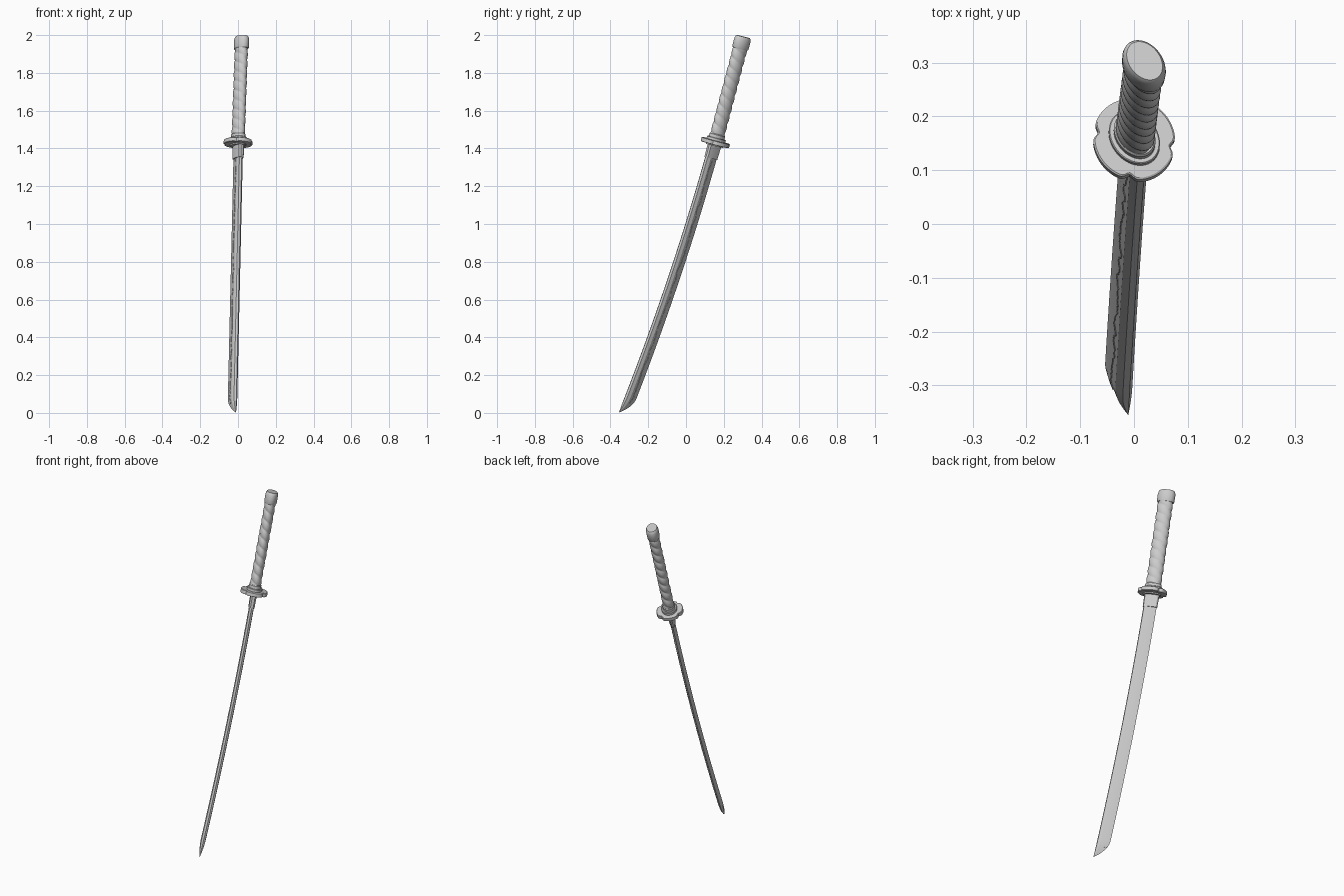
import bpy, bmesh, math, random
from mathutils import Vector

if "Cube" in bpy.data.objects:
    bpy.data.objects.remove(bpy.data.objects["Cube"])

random.seed(4)
GUARD_Z = 1.43


def path(d):
    """Centre line of the sword; d is depth below the guard (negative = up the handle)."""
    if d < 0:
        return Vector((-0.035 * d, 0.155 - 0.264 * d, GUARD_Z - d))
    return Vector((-0.023 * d, 0.155 - 0.275 * d - 0.042 * d * d, GUARD_Z - d))


def place(d, ring):
    """Put (width, thickness) section points on the centre line."""
    if d < 0.1:
        up = (path(-0.5) - path(0)).normalized()
    else:
        up = (path(d - 0.01) - path(d + 0.01)).normalized()
    wide = Vector((0.574, -0.82, 0))
    wide = (wide - up * wide.dot(up)).normalized()
    thick = up.cross(wide)
    c = path(d)
    return [c + wide * w + thick * t for w, t in ring]


def loft(name, sections, angle=30):
    """Skin a list of (depth, ring) and cap both ends."""
    bm = bmesh.new()
    rows = [[bm.verts.new(p) for p in place(d, ring)] for d, ring in sections]
    n = len(rows[0])
    for a, b in zip(rows, rows[1:]):
        for i in range(n):
            j = (i + 1) % n
            bm.faces.new((a[i], a[j], b[j], b[i]))
    bm.faces.new(rows[0])
    bm.faces.new(rows[-1])
    bmesh.ops.recalc_face_normals(bm, faces=bm.faces)
    me = bpy.data.meshes.new(name)
    bm.to_mesh(me)
    bm.free()
    ob = bpy.data.objects.new(name, me)
    bpy.context.collection.objects.link(ob)
    bpy.context.view_layer.objects.active = ob
    ob.select_set(True)
    bpy.ops.object.shade_smooth_by_angle(angle=math.radians(angle))
    ob.select_set(False)
    return ob


def ellipse(a, b, n=40):
    return [(a * math.cos(2 * math.pi * i / n), b * math.sin(2 * math.pi * i / n)) for i in range(n)]


# Blade: ridged section, edge sweeping up to the spine at the tip
TIP, TIP_START = 1.437, 1.335


def edge(d):
    u = max(0, (d - TIP_START) / (TIP - TIP_START))
    return -0.037 + 0.072 * u ** 2.2


def blade_ring(d):
    e = edge(d)
    k = (0.037 - e) / 0.074
    return [(e, 0), (e + 0.049 * k, 0.014 * k), (e + 0.068 * k, 0.011 * k), (0.037, 0),
            (e + 0.068 * k, -0.011 * k), (e + 0.049 * k, -0.014 * k)]


depths = [0.02 + (TIP_START - 0.02) * i / 30 for i in range(31)]
depths += [TIP_START + (TIP - TIP_START) * i / 10 for i in range(1, 11)]
loft("blade", [(d, blade_ring(d)) for d in depths], 12)

# Temper line: slightly raised wavy layer over the cutting edge
rows = []
STEPS = 170
for i in range(STEPS + 1):
    d = 0.09 + 1.29 * i / STEPS
    e = edge(d)
    k = (0.037 - e) / 0.074
    wave = 0.005 * math.sin(d * 42 + 2 * math.sin(d * 17)) + random.uniform(-0.003, 0.003)
    reach = (0.034 + wave) * k
    t = 0.014 * reach / 0.049 + 0.0022
    rows.append((d, [(e - 0.0008, 0), (e + reach * 0.5, t * 0.58), (e + reach, t),
                     (e + reach, -t), (e + reach * 0.5, -t * 0.58)]))
loft("temper_line", rows, 25)

# Blade collar under the guard
collar = [(-0.042, 0.004), (-0.036, 0.010), (0.005, 0.019), (0.034, 0.017), (0.041, 0.008)]
collar += [(w, -t) for w, t in reversed(collar)]
loft("blade_collar", [(0, collar), (0.082, [(w * 0.95, t * 0.92) for w, t in collar])])


# Four-lobed guard with notches on the diagonals
def lobed(r, depth, n=96):
    ring = []
    for i in range(n):
        a = 2 * math.pi * i / n
        off = (a % (math.pi / 2)) - math.pi / 4
        q = r * (1 - depth * math.exp(-(off / 0.13) ** 2))
        ring.append((q * math.cos(a) * 1.02, q * math.sin(a) * 0.96))
    return ring


loft("guard", [(-0.012, lobed(0.075, 0.12)), (-0.010, lobed(0.078, 0.12)),
               (0.008, lobed(0.078, 0.12)), (0.010, lobed(0.075, 0.12))])
loft("upper_washer", [(-0.010, ellipse(0.055, 0.043)), (-0.024, ellipse(0.055, 0.043)),
                      (-0.026, ellipse(0.053, 0.041))])
loft("lower_washer", [(0.008, ellipse(0.050, 0.036)), (0.016, ellipse(0.050, 0.036))])
loft("handle_ferrule", [(-0.02, ellipse(0.046, 0.034)), (-0.042, ellipse(0.046, 0.034)),
                        (-0.046, ellipse(0.043, 0.031))])

# Handle with spiral wrapping cut as rounded ridges
rows = []
for i in range(121):
    h = 0.03 + 0.475 * i / 120
    ring = []
    for j in range(40):
        a = 2 * math.pi * j / 40
        s = abs(math.sin(math.pi * (h / 0.05 + 2 * j / 40)))
        q = 0.87 + 0.15 * s ** 0.6
        ring.append((0.0425 * q * math.cos(a), 0.0305 * q * math.sin(a)))
    rows.append((-h, ring))
loft("wrapped_handle", rows, 40)

# Pommel cap with a rounded flat top
cap = [(0.498, 0.95), (0.502, 1.0), (0.535, 1.02), (0.548, 0.99), (0.557, 0.93), (0.562, 0.84)]
loft("pommel_cap", [(-h, ellipse(0.048 * k, 0.0345 * k)) for h, k in cap], 35)
